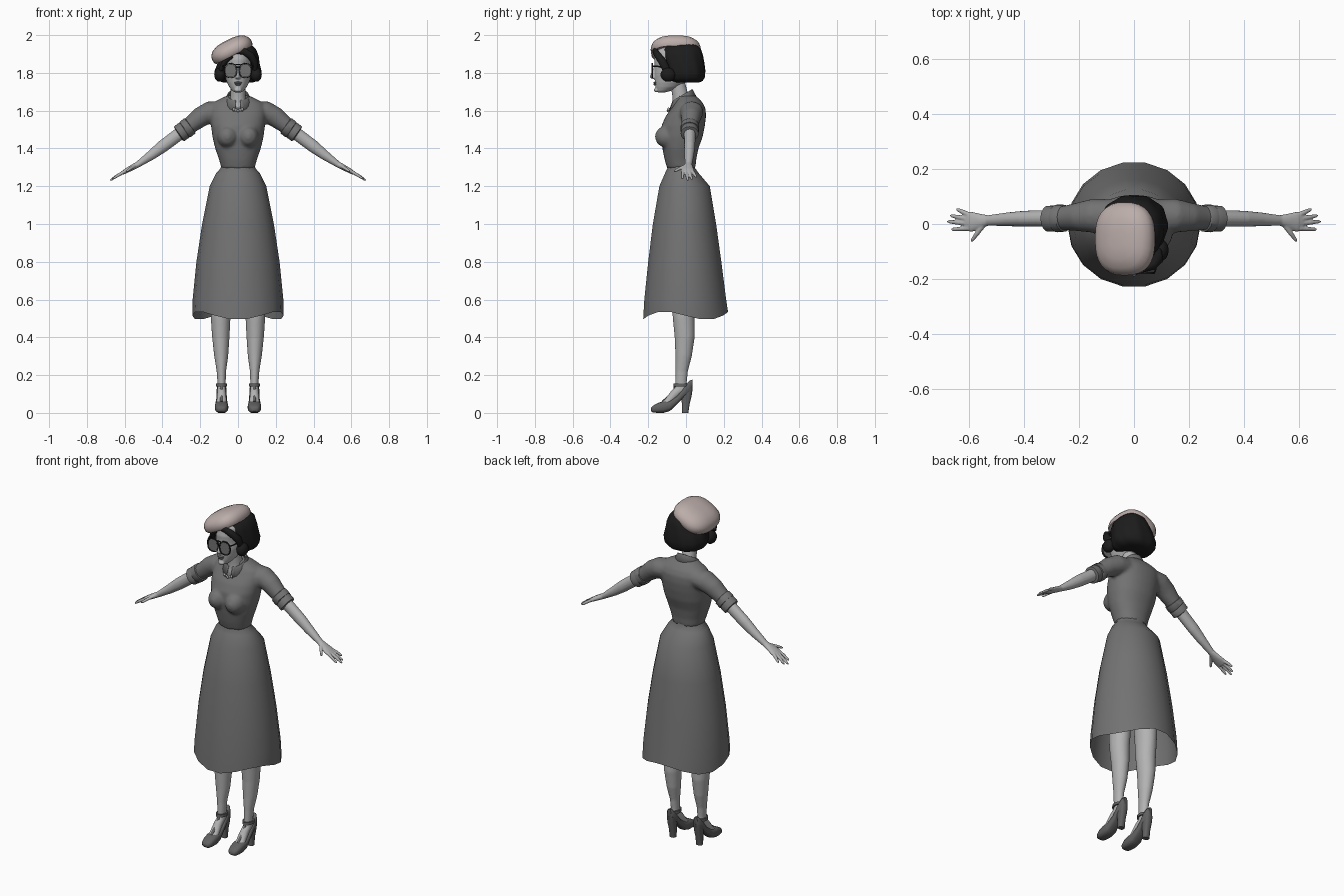
import bpy, bmesh
from math import sin, cos, pi, radians
from mathutils import Vector as V

X, Y, Z = V((1, 0, 0)), V((0, 1, 0)), V((0, 0, 1))


def material(name, *rgb):
    m = bpy.data.materials.new(name)
    m.diffuse_color = (*rgb, 1)
    return m


SKIN = material("skin", .45, .45, .45)
CLOTH = material("cloth", .17, .17, .17)
FELT = material("felt", .5, .42, .4)
BLACK = material("black", .012, .012, .012)
SHOE = material("leather", .12, .12, .12)


def ring(c, u, v, n=24, p=2):
    """Superellipse ring spanned by u and v."""
    def f(t):
        return (1 if t > 0 else -1) * abs(t) ** (2 / p)
    return [c + u * f(cos(2 * pi * i / n)) + v * f(sin(2 * pi * i / n)) for i in range(n)]


def stack(secs, n=24, p=2):
    """Level rings from (z, centre x, half width, front y, back y)."""
    return [ring(V((cx, (f + b) / 2, z)), X * w, Y * (b - f) / 2, n, p) for z, cx, w, f, b in secs]


def tube(pts, side, n=16):
    """Rings along a path of (x, y, z, radius along side, other radius)."""
    ps, out = [V(q[:3]) for q in pts], []
    for i, q in enumerate(pts):
        t = (ps[min(i + 1, len(ps) - 1)] - ps[max(i - 1, 0)]).normalized()
        w = t.cross(side).normalized()
        out.append(ring(ps[i], w.cross(t) * q[3], w * q[4], n))
    return out


def ball(c, rx, ry, rz):
    return stack([(c[2] + rz * sin(a), c[0], rx * cos(a), c[1] - ry * cos(a), c[1] + ry * cos(a))
                  for a in [radians(d) for d in range(-85, 86, 17)]], 16)


def make(name, parts, mat, mirror=False, voxel=0, smooth=0, caps=True, closed=True, solid=0, angle=50):
    bm = bmesh.new()
    for rings in parts:
        rows = [[bm.verts.new(p) for p in r] for r in rings]
        n = len(rows[0])
        for a, b in zip(rows, rows[1:]):
            for i in range(n if closed else n - 1):
                j = (i + 1) % n
                bm.faces.new((a[i], a[j], b[j], b[i]))
        if caps and closed:
            bm.faces.new(rows[0])
            bm.faces.new(rows[-1])
    bmesh.ops.recalc_face_normals(bm, faces=bm.faces)
    me = bpy.data.meshes.new(name)
    bm.to_mesh(me)
    bm.free()
    me.polygons.foreach_set("use_smooth", [True] * len(me.polygons))
    me.set_sharp_from_angle(angle=radians(angle))
    me.materials.append(mat)
    ob = bpy.data.objects.new(name, me)
    bpy.context.collection.objects.link(ob)
    if mirror:
        ob.modifiers.new("mirror", 'MIRROR').use_mirror_merge = False
    if voxel:
        r = ob.modifiers.new("blend", 'REMESH')
        r.mode, r.voxel_size, r.use_smooth_shade = 'VOXEL', voxel, True
    if smooth:
        s = ob.modifiers.new("soften", 'SMOOTH')
        s.factor, s.iterations = .5, smooth
    if solid:
        ob.modifiers.new("thickness", 'SOLIDIFY').thickness = solid
    return ob


# Skirt with a waved hem, open underneath
skirt = stack([(1.32, 0, .088, -.1, .05), (1.295, 0, .092, -.1, .05), (1.27, 0, .115, -.112, .068),
               (1.2, 0, .15, -.143, .128), (1.0, 0, .19, -.178, .162), (.8, 0, .22, -.203, .19),
               (.6, 0, .24, -.224, .216), (.515, 0, .242, -.23, .226)], 18)
for i, p in enumerate(skirt[-1]):
    p.z -= .022 * cos(3 * (2 * pi * i / 18 + pi / 2))
make("skirt", [skirt], CLOTH, caps=False)

# Bodice: torso, bust and sleeves blended together
torso = stack([(1.295, 0, .088, -.1, .05), (1.34, 0, .1, -.113, .054), (1.4, 0, .121, -.125, .066),
               (1.46, 0, .135, -.133, .088), (1.52, 0, .143, -.13, .1), (1.57, 0, .148, -.108, .106),
               (1.61, 0, .15, -.08, .104), (1.64, 0, .135, -.062, .09), (1.66, 0, .1, -.05, .072),
               (1.68, 0, .058, -.045, .05)], 32, 2.2)
parts = [torso]
for s in (-1, 1):
    parts.append(tube([(s * .055, -.06, 1.46, .06, .065), (s * .055, -.12, 1.463, .053, .057),
                       (s * .055, -.147, 1.465, .038, .042), (s * .054, -.163, 1.466, .012, .014)], X))
    parts.append(tube([(s * .07, .03, 1.6, .06, .052), (s * .15, .03, 1.592, .062, .058),
                       (s * .2, .026, 1.565, .053, .054), (s * .25, .022, 1.525, .045, .045),
                       (s * .3, .02, 1.487, .04, .041)], Y))
make("bodice", parts, CLOTH, voxel=.009, smooth=4)

# Rolled sleeve cuffs
make("sleeve_cuff", [tube([(.252, .021, 1.522, .041, .043), (.255, .021, 1.52, .049, .05),
                           (.28, .02, 1.5, .05, .05), (.283, .02, 1.498, .045, .046), (.286, .02, 1.496, .047, .048),
                           (.312, .019, 1.477, .047, .047), (.315, .019, 1.475, .036, .037)], Y, 24)], CLOTH, True)

# Bare arm, palm and fingers
arm = [tube([(.28, .02, 1.5, .032, .034), (.34, .02, 1.455, .03, .034), (.4, .019, 1.41, .029, .033),
             (.46, .017, 1.364, .025, .026), (.53, .013, 1.315, .019, .016), (.56, .01, 1.299, .028, .015),
             (.59, .008, 1.283, .037, .013), (.612, .009, 1.27, .034, .01)], Y)]
for x0, y0, x1, y1 in ((.6, .034, .645, .054), (.605, .018, .668, .031), (.605, .002, .678, .009),
                       (.6, -.016, .664, -.02), (.55, -.008, .592, -.064)):
    arm.append(tube([(x0 + (x1 - x0) * k, y0 + (y1 - y0) * k, 1.316 - .54 * (x0 + (x1 - x0) * k - .53) - .006 * k * k,
                      r, r) for k, r in ((0, .0095), (.5, .0085), (.9, .0065), (1, .003))], Z, 10))
make("arm", arm, SKIN, True, voxel=.0035, smooth=2)

# Head, nose, lips, neck
head = stack([(1.697, 0, .018, -.148, -.11), (1.705, 0, .03, -.157, -.08), (1.725, 0, .046, -.162, -.03),
              (1.75, 0, .059, -.164, 0), (1.79, 0, .07, -.167, .03), (1.83, 0, .073, -.164, .05),
              (1.87, 0, .074, -.168, .055), (1.91, 0, .069, -.16, .05), (1.945, 0, .045, -.125, .03)], 32)
nose = stack([(1.768, 0, .011, -.178, -.14), (1.774, 0, .015, -.191, -.14), (1.784, 0, .013, -.192, -.14),
              (1.81, 0, .009, -.178, -.14), (1.84, 0, .008, -.168, -.14)], 12)
make("head", [head, nose, ball((0, -.158, 1.709), .02, .012, .012)], SKIN, voxel=.004, smooth=3)
make("lips", [ball((0, -.163, 1.748), .021, .01, .0055), ball((0, -.163, 1.739), .017, .009, .006)], CLOTH)
make("neck", [tube([(0, -.045, 1.75, .038, .038), (0, -.03, 1.68, .04, .042),
                    (0, -.022, 1.645, .045, .05), (0, -.018, 1.61, .055, .06)], X)], SKIN)

# Bobbed hair with strands, side curls and a swept fringe
hair = stack([(1.748, 0, .075, -.06, .065), (1.757, 0, .1, -.09, .088), (1.775, 0, .117, -.105, .1),
              (1.81, 0, .122, -.112, .104), (1.85, .003, .11, -.12, .098), (1.89, .01, .098, -.125, .09),
              (1.925, .015, .08, -.12, .08), (1.955, .022, .045, -.09, .05)], 60, 2.2)
for k, row in enumerate(hair[:6]):
    for i, p in enumerate(row):
        f = 1 + .018 * sin(2 * pi * i / 6 + .6 * k)
        p.x, p.y = p.x * f, p.y * f
curls = [ball((s * .096, -.095, 1.79), .03, .04, .037) for s in (-1, 1)]
make("hair", [hair] + curls, BLACK)
make("fringe", [tube([(-.01, -.155, 1.915, .012, .015), (.03, -.163, 1.915, .014, .018), (.065, -.15, 1.893, .018, .02),
                      (.088, -.125, 1.86, .022, .019), (.09, -.105, 1.82, .02, .012)], Y),
                tube([(-.03, -.155, 1.89, .01, .01), (-.065, -.145, 1.865, .015, .014),
                      (-.09, -.115, 1.82, .018, .012)], Y)], BLACK)

# Tilted beret
tilt = radians(27)
u, n = V((cos(tilt), 0, sin(tilt))), V((-sin(tilt), 0, cos(tilt)))
make("beret", [[ring(V((-.023, -.054, 1.9)) + n * h, u * .116 * k, Y * .133 * k, 32, 2.6)
                for h, k in ((.004, .8), (-.006, .92), (.004, .98), (.025, 1), (.045, .95),
                             (.063, .8), (.076, .55), (.081, .25))]], FELT)

# Sunglasses: rims, lenses, bridge and temples
lens = [(.039, -.175, 1.812, .03, .034), (.039, -.18, 1.812, .03, .034)]
rim = [(.039, -.174, 1.812, .036, .04), (.039, -.182, 1.812, .036, .04), (.039, -.182, 1.812, .032, .036),
       (.039, -.174, 1.812, .032, .036)]
flat = [[ring(V(q[:3]), X * q[3], Z * q[4], 24, 2.4) for q in r] for r in (lens, rim)]
make("lens", flat[:1], CLOTH, True)
make("lens_rim", flat[1:], BLACK, True, caps=False)
make("temple", [tube([(.073, -.178, 1.835, .003, .004), (.079, -.165, 1.835, .003, .004),
                      (.079, -.08, 1.83, .003, .004)], X, 8)], BLACK, True)
make("glasses_bridge", [tube([(-.012, -.181, z, .003, .003), (.012, -.181, z, .003, .003)], Y, 8)
                        for z in (1.83, 1.845)], BLACK)

# Open folded collar and brooch
collar = []
for r, z0, rise in ((.046, 1.635, .055), (.05, 1.652, .06), (.056, 1.654, .06), (.079, 1.615, .056)):
    row = []
    for d in range(12, 349, 12):
        a, t = radians(d), (1 - cos(radians(d))) / 2
        dip = .025 * max(0, 1 - abs(min(d, 360 - d) - 24) / 36) if r > .07 else 0
        row.append(V((r * sin(a), -.018 - r * cos(a) * .95, z0 + rise * t - dip)))
    collar.append(row)
make("collar", [collar], CLOTH, closed=False, solid=.004)
make("brooch", [ball((.011 * k, -.093 - .003 * (k == 0), 1.6 + .004 * abs(k)), .007, .006, .008)
                for k in (-2, -1, 0, 1, 2)], SKIN)

# Legs with feet
leg = stack([(.8, .085, .062, -.085, .07), (.6, .091, .055, -.076, .055), (.5, .092, .052, -.07, .046),
             (.4, .091, .046, -.06, .046), (.3, .089, .037, -.056, .031), (.22, .088, .025, -.055, .01),
             (.16, .087, .022, -.056, .004), (.11, .087, .021, -.06, .015)])
foot = tube([(.087, -.02, .135, .021, .025), (.087, -.06, .1, .024, .025), (.087, -.1, .055, .028, .02),
             (.087, -.15, .028, .024, .014)], X)
make("leg", [leg, foot], SKIN, True, voxel=.006, smooth=3)

# Heeled T-strap shoes
shoe = [ring(V((.087, y, (b + t) / 2)), X * w, Z * (t - b) / 2, 20, 2.8) for y, b, t, w in
        ((-.186, .01, .028, .016), (-.175, .002, .038, .027), (-.15, 0, .052, .034), (-.12, 0, .062, .036),
         (-.085, .01, .066, .034), (-.045, .048, .092, .028), (-.01, .082, .138, .027),
         (.02, .1, .172, .024), (.034, .115, .176, .012))]
heel = stack([(0, .087, .018, -.02, .012), (.05, .087, .018, -.022, .02), (.09, .087, .022, -.026, .03),
              (.13, .087, .024, -.025, .035)], 16, 3)
make("shoe", [shoe, heel], SHOE, True)
make("ankle_strap", [[ring(V((.087, -.026, z)), X * r, Y * (r + .01), 20)
                      for z, r in ((.14, .022), (.14, .03), (.156, .029), (.156, .022))]], SHOE, True)
make("instep_strap", [tube([(.087, -.125, .058, .008, .006), (.087, -.09, .09, .008, .006),
                            (.087, -.062, .125, .008, .006), (.087, -.059, .15, .008, .006)], X, 10)], SHOE, True)
